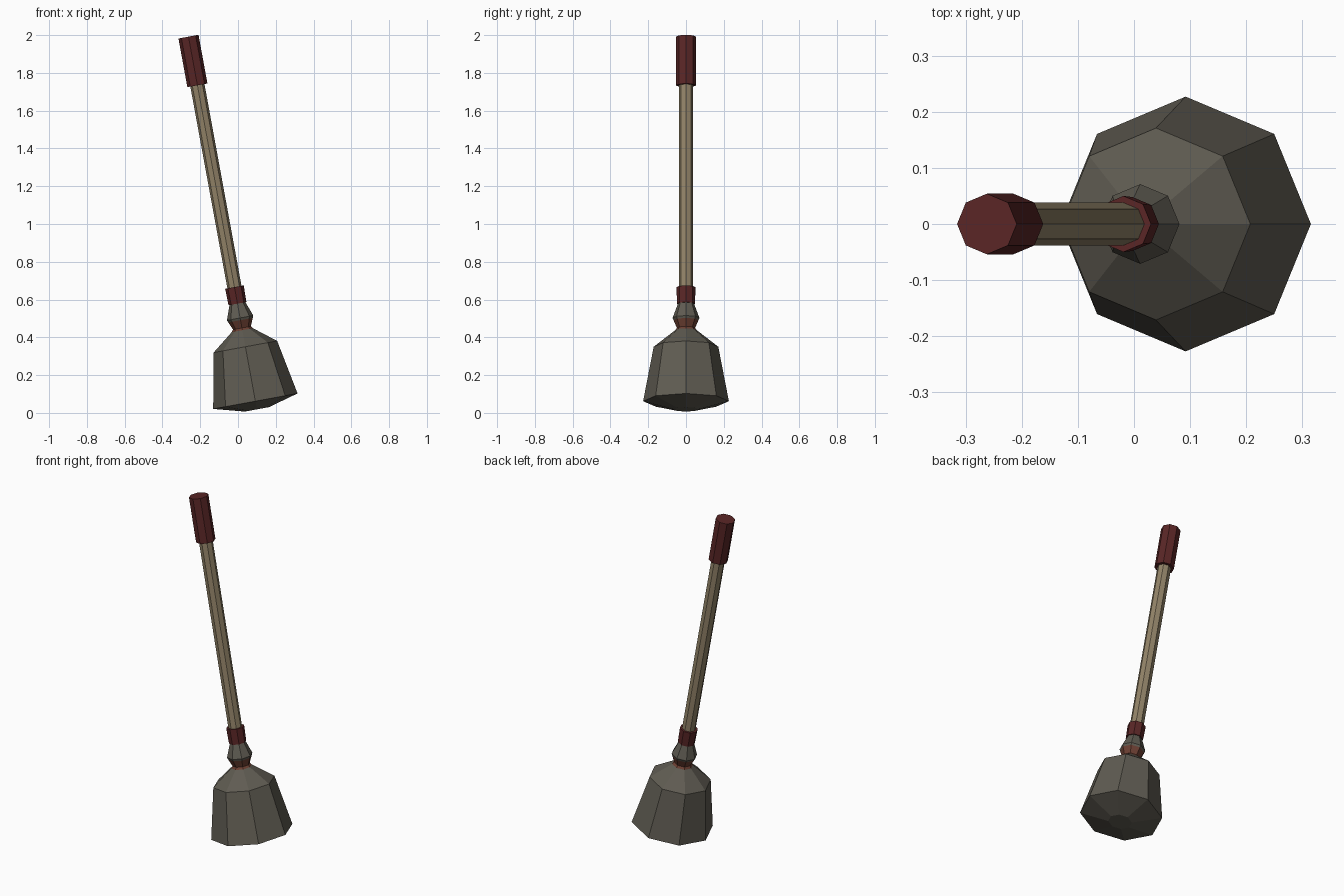
import bpy, math
from mathutils import Matrix

if "Cube" in bpy.data.objects:
    bpy.data.objects.remove(bpy.data.objects["Cube"])

SIDES = 8
TILT = math.radians(-10.4)
PLACE = Matrix.Translation((0.092, 0, 0.062)) @ Matrix.Rotation(TILT, 4, 'Y')


def material(name, rgb):
    m = bpy.data.materials.new(name)
    m.diffuse_color = (*rgb, 1)
    m.use_nodes = True
    m.node_tree.nodes["Principled BSDF"].inputs["Base Color"].default_value = m.diffuse_color
    return m


stone = material("dark grey stone", (0.115, 0.106, 0.084))
wood = material("pale wood", (0.29, 0.23, 0.14))
leather = material("dark red leather", (0.10, 0.019, 0.019))
copper = material("copper", (0.15, 0.050, 0.032))


def lathe(name, profile, mat):
    """Eight-sided turned part from (radius, height along the tilted axis)."""
    verts, faces = [], []
    for r, h in profile:
        for i in range(SIDES):
            a = 2 * math.pi * i / SIDES
            verts.append(PLACE @ Matrix.Translation((r * math.cos(a), r * math.sin(a), h)).translation)
    for k in range(len(profile) - 1):
        for i in range(SIDES):
            j = (i + 1) % SIDES
            b, t = k * SIDES, (k + 1) * SIDES
            faces.append((b + i, b + j, t + j, t + i))
    faces.append(tuple(reversed(range(SIDES))))
    n = len(verts)
    faces.append(tuple(range(n - SIDES, n)))
    me = bpy.data.meshes.new(name)
    me.from_pydata(verts, [], faces)
    me.materials.append(mat)
    ob = bpy.data.objects.new(name, me)
    bpy.context.collection.objects.link(ob)
    return ob


# Heavy flared head with a shallow domed striking face
lathe("head", [(0.065, -0.044), (0.227, 0), (0.171, 0.293), (0.056, 0.383)], stone)
# Copper neck ring between head and socket
lathe("neck_ring", [(0.058, 0.381), (0.048, 0.394), (0.066, 0.436)], copper)
# Tapering socket
lathe("socket", [(0.066, 0.436), (0.071, 0.448), (0.041, 0.53)], stone)
# Lower binding, shaft and upper grip
lathe("collar", [(0.048, 0.525), (0.050, 0.614)], leather)
lathe("shaft", [(0.038, 0.52), (0.038, 1.72)], wood)
lathe("grip", [(0.054, 1.70), (0.054, 1.962)], leather)
